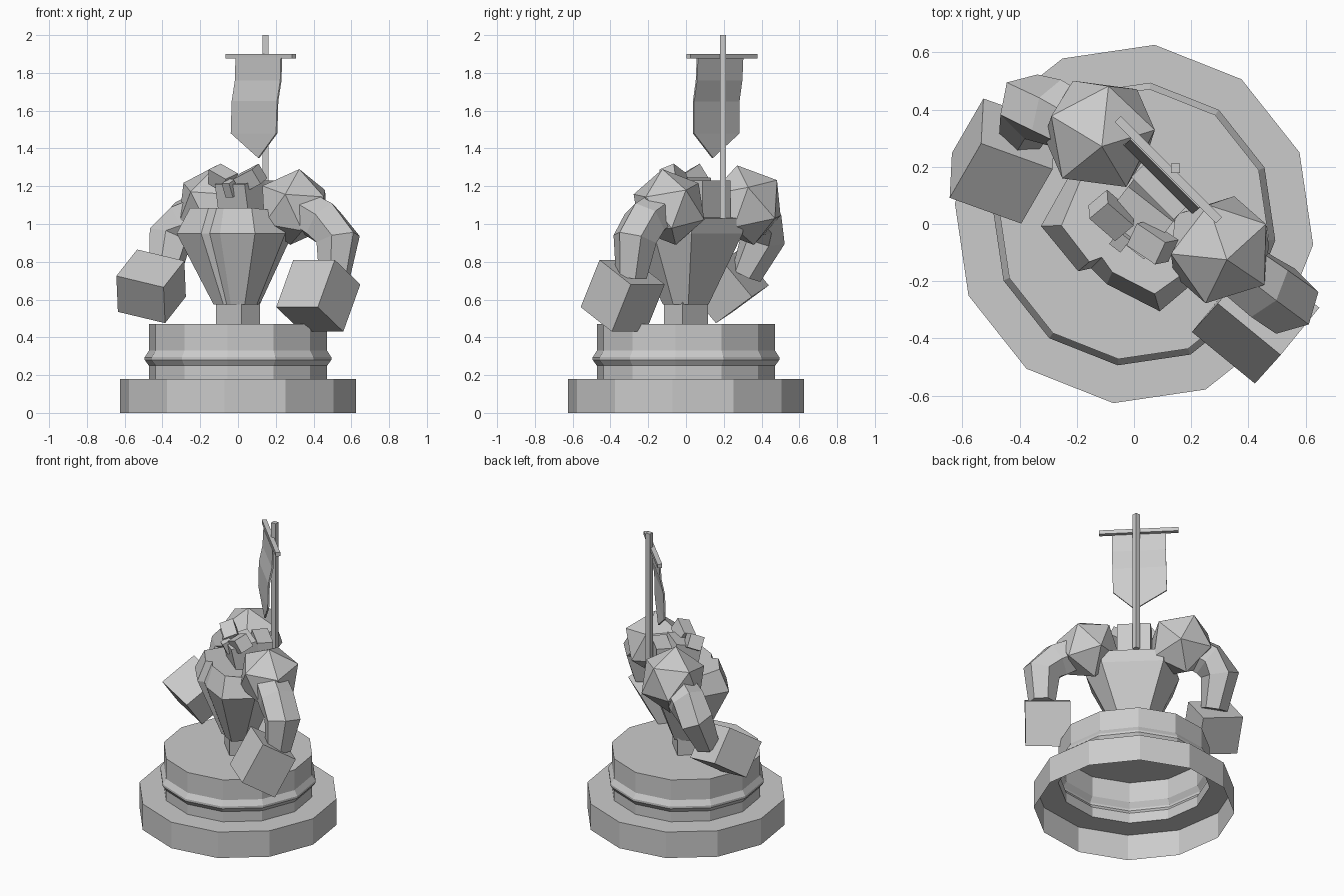
import bpy, bmesh, math
from mathutils import Vector, Matrix

if "Cube" in bpy.data.objects:
    bpy.data.objects.remove(bpy.data.objects["Cube"])

S = math.sqrt(0.5)


def finish(name, bm):
    bmesh.ops.recalc_face_normals(bm, faces=bm.faces)
    me = bpy.data.meshes.new(name)
    bm.to_mesh(me)
    bm.free()
    ob = bpy.data.objects.new(name, me)
    bpy.context.collection.objects.link(ob)
    return ob


def block(name, c, a, b, d):
    """Box from a centre and three full edge vectors."""
    bm = bmesh.new()
    bmesh.ops.create_cube(bm, size=1)
    a, b, d, c = map(Vector, (a, b, d, c))
    for v in bm.verts:
        v.co = c + a * v.co.x + b * v.co.y + d * v.co.z
    return finish(name, bm)


def turned_block(name, c, size, deg=-45, tilt=0, roll=0):
    r = (Matrix.Rotation(math.radians(deg), 3, 'Z') @ Matrix.Rotation(math.radians(tilt), 3, 'X')
         @ Matrix.Rotation(math.radians(roll), 3, 'Y'))
    return block(name, c, *(r.col[i] * size[i] for i in range(3)))


def loft(name, loops, start=True, end=True):
    """Skin a list of equal-length closed loops."""
    bm = bmesh.new()
    rings = [[bm.verts.new(p) for p in lp] for lp in loops]
    n = len(rings[0])
    for r, q in zip(rings, rings[1:]):
        for i in range(n):
            bm.faces.new((r[i], r[(i + 1) % n], q[(i + 1) % n], q[i]))
    if start:
        bm.faces.new(rings[0])
    if end:
        bm.faces.new(rings[-1])
    return finish(name, bm)


def limb(name, pts, radii, sides=6):
    pts = [Vector(p) for p in pts]
    loops = []
    for i, p in enumerate(pts):
        t = (pts[min(i + 1, len(pts) - 1)] - pts[max(i - 1, 0)]).normalized()
        u = t.cross(Vector((S, S, 0))).normalized()
        w = t.cross(u)
        loops.append([p + radii[i] * (u * math.cos(k * math.tau / sides) + w * math.sin(k * math.tau / sides))
                      for k in range(sides)])
    return loft(name, loops)


# Plinth: twelve-sided stepped shell, open underneath
profile = [(.63, 0), (.63, .18), (.475, .18), (.475, .25), (.497, .28),
           (.497, .295), (.475, .33), (.475, .47)]
loft("plinth", [[(r * math.cos(math.radians(23.4 + 30 * k)), r * math.sin(math.radians(23.4 + 30 * k)), z)
                 for k in range(12)] for r, z in profile], start=False)

# Waist post
turned_block("waist_post", (0, 0, .53), (.19, .14, .14))

# Torso: x, y of the widest loop, then height and inset of the top rim
chest = [(-.325, -.007, 1.085, .78), (-.195, -.165, 1.085, .8), (-.15, -.155, 1.085, .75),
         (-.095, -.21, 1.085, .8), (.09, -.305, 1.085, .8), (.25, -.17, 1.07, .85),
         (.29, .03, 1.03, 1.03), (.01, .30, 1.03, 1.03), (-.22, .18, 1.07, .85)]
loft("torso", [[(x * .4, y * .4, .575) for x, y, z, k in chest],
               [(x, y, .95) for x, y, z, k in chest],
               [(x * k, y * k, z) for x, y, z, k in chest]])

# Head, brows, nose and the pole socket behind
turned_block("head", (.02, .02, 1.13), (.2, .17, .2), -38, 12)
turned_block("brow_left", (-.08, .03, 1.24), (.13, .09, .09), -50, 20, 25)
turned_block("brow_right", (.065, -.065, 1.24), (.13, .09, .09), -25, 20, -25)
turned_block("nose", (-.04, -.05, 1.19), (.05, .06, .08), -38, 25)
turned_block("pole_socket", (.1, .125, 1.13), (.21, .1, .2))

# Shoulders: rough rocks
for name, c, r, deg in (("shoulder_left", (-.12, .315, 1.1), .215, 10),
                        ("shoulder_right", (.3, -.09, 1.09), .205, 35)):
    bm = bmesh.new()
    m = (Matrix.Translation(c) @ Matrix.Rotation(math.radians(deg), 4, 'Z')
         @ Matrix.Rotation(math.radians(12), 4, 'X'))
    bmesh.ops.create_icosphere(bm, subdivisions=1, radius=r, matrix=m)
    finish(name, bm)

# Arms
limb("arm_right", [(.33, -.13, 1.08), (.45, -.22, 1.01), (.53, -.27, .92), (.51, -.29, .72)],
     [.11, .12, .12, .085])
limb("arm_left", [(-.16, .33, 1.08), (-.28, .39, 1.02), (-.36, .41, .93), (-.39, .32, .73)],
     [.11, .12, .12, .085])

# Fists
block("fist_right", (.425, -.335, .62), (.22, -.18, 0), (.135, .165, -.13), (.09, .10, .25))
block("fist_left", (-.46, .22, .67), (.25, -.09, -.06), (.11, .19, .14), (-.008, -.157, .19))

# Banner pole, crossbar and cloth
turned_block("pole", (.145, .195, 1.515), (.032, .032, .97), 0)
turned_block("crossbar", (.12, .19, 1.888), (.5, .03, .026))
rows = [(.11, .18, 1.88, .12), (.107, .175, 1.76, .12), (.09, .16, 1.65, .12), (.085, .16, 1.48, .12)]
t = .005
bm = bmesh.new()
prev = None
for x, y, z, h in rows:
    cur = [bm.verts.new((x + s * h, y - s * h, z)) for s in (-1, 0, 1)]
    if prev:
        for i in (0, 1):
            bm.faces.new((prev[i], prev[i + 1], cur[i + 1], cur[i]))
    prev = cur
tip = bm.verts.new((.11, .14, 1.35))
bm.faces.new((prev[0], prev[1], tip))
bm.faces.new((prev[1], prev[2], tip))
cloth = finish("banner", bm)
mod = cloth.modifiers.new("thickness", 'SOLIDIFY')
mod.thickness = .01
mod.offset = 0
